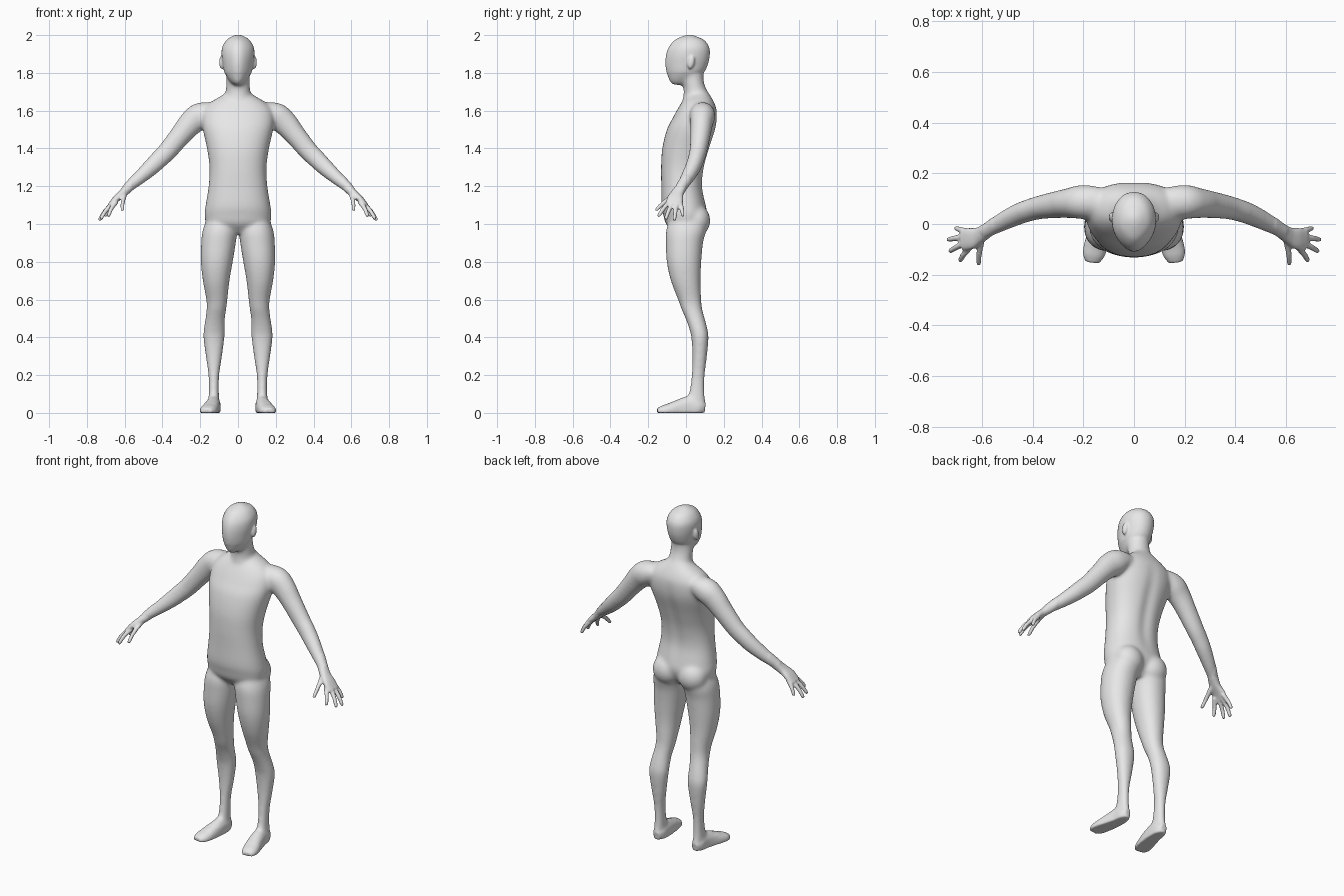
import bpy, bmesh, math
from mathutils import Vector, Matrix

if "Cube" in bpy.data.objects:
    bpy.data.objects.remove(bpy.data.objects["Cube"])

X, Y, Z = Vector((1, 0, 0)), Vector((0, 1, 0)), Vector((0, 0, 1))
bm = bmesh.new()


def resample(rows, steps=6):
    """Catmull-Rom interpolation of whole rows of numbers."""
    out = []
    for i in range(len(rows) - 1):
        a, b = rows[max(i - 1, 0)], rows[i]
        c, d = rows[i + 1], rows[min(i + 2, len(rows) - 1)]
        for k in range(steps):
            t = k / steps
            out.append([0.5 * (2 * q + (r - p) * t + (2 * p - 5 * q + 4 * r - s) * t * t
                               + (3 * q - p - 3 * r + s) * t ** 3)
                        for p, q, r, s in zip(a, b, c, d)])
    return out + [list(rows[-1])]


def skin(rings, power, taper, n=40):
    """Join rings (centre, u axis, w axis) into a closed tube."""
    loops = []
    for centre, u, w in rings:
        loop = []
        for k in range(n):
            a = 2 * math.pi * k / n
            c, s = math.cos(a), math.sin(a)
            c2 = math.copysign(abs(c) ** (2 / power), c)
            s2 = math.copysign(abs(s) ** (2 / power), s)
            if s < 0:
                c2 *= 1 - taper * s * s
            p = centre + u * c2 + w * s2
            p.z = max(p.z, 0.002)
            loop.append(bm.verts.new(p))
        loops.append(loop)
    for a, b in zip(loops, loops[1:]):
        for k in range(n):
            bm.faces.new((a[k], a[(k + 1) % n], b[(k + 1) % n], b[k]))
    bm.faces.new(loops[0][::-1])
    bm.faces.new(loops[-1])


def stack(rows, power=2.0, taper=0.0):
    """Horizontal sections: z, y front, y back, x min, x max."""
    skin([(Vector(((x0 + x1) / 2, (f + b) / 2, z)), X * max(abs(x1 - x0) / 2, .002),
           Y * max((b - f) / 2, .002)) for z, f, b, x0, x1 in resample(rows)], power, taper)


def tube(rows, side, ref, power=2.0):
    """Sections across a path: x, y, z, radius along ref, other radius."""
    rows = resample(rows)
    pts = [Vector((r[0] * side, r[1], r[2])) for r in rows]
    rings = []
    for i, r in enumerate(rows):
        t = (pts[min(i + 1, len(pts) - 1)] - pts[max(i - 1, 0)]).normalized()
        u = (ref - t * ref.dot(t)).normalized()
        rings.append((pts[i], u * r[3], t.cross(u) * r[4]))
    skin(rings, power, 0)


def ball(centre, radii, tilt=0.0):
    m = Matrix.Translation(centre) @ Matrix.Rotation(tilt, 4, 'X') @ Matrix.Diagonal((*radii, 1))
    bmesh.ops.create_uvsphere(bm, u_segments=32, v_segments=20, radius=1, matrix=m)


def centred(rows):
    return [(z, f, b, -h, h) for z, f, b, h in rows]


# torso: z, front, back, half width
stack(centred([(.95, -.06, .06, .07), (1.0, -.105, .095, .16), (1.05, -.12, .112, .177),
               (1.1, -.13, .106, .172), (1.2, -.131, .089, .156), (1.3, -.132, .099, .151),
               (1.4, -.126, .126, .164), (1.5, -.102, .157, .186), (1.56, -.072, .165, .192),
               (1.61, -.045, .162, .18), (1.65, -.02, .147, .14), (1.68, .003, .13, .09),
               (1.71, .02, .11, .05)]), 2.25)
# neck
stack(centred([(1.58, -.03, .15, .09), (1.66, -.018, .135, .078), (1.7, -.012, .115, .066),
               (1.75, -.018, .096, .063), (1.8, -.03, .092, .06), (1.85, -.03, .09, .05)]))
# head
stack(centred([(1.738, -.07, .0, .02), (1.757, -.088, .04, .042), (1.8, -.102, .092, .07),
               (1.85, -.109, .117, .081), (1.9, -.105, .126, .087), (1.94, -.09, .122, .083),
               (1.975, -.06, .097, .062), (1.995, -.02, .055, .033), (2.003, .01, .03, .01)]),
      2.1, 0.25)

for s in (-1, 1):
    # ear and buttock
    ball((s * .087, .027, 1.858), (.013, .018, .036), -.2)
    ball((s * .083, .055, 1.02), (.085, .074, .085))
    # leg: z, front, back, inner x, outer x
    leg = [(1.04, -.08, .09, .03, .16), (.97, -.105, .105, .006, .187),
           (.9, -.107, .09, .012, .195), (.8, -.102, .081, .028, .197),
           (.7, -.08, .077, .045, .186), (.6, -.042, .081, .056, .168),
           (.55, -.024, .087, .062, .167), (.5, -.002, .1, .069, .173),
           (.45, .016, .113, .07, .181), (.4, .028, .12, .071, .184),
           (.3, .034, .111, .084, .171), (.2, .029, .1, .099, .157),
           (.12, .018, .098, .101, .155), (.06, .0, .103, .1, .157), (.005, .0, .1, .105, .152)]
    stack([(z, f, b, s * i, s * o) for z, f, b, i, o in leg], 2.1)
    # foot
    tube([(.127, .1, .025, .018, .025), (.128, .07, .03, .034, .045), (.13, .02, .03, .038, .062),
          (.14, -.04, .02, .043, .053), (.152, -.09, .014, .046, .038),
          (.16, -.125, .01, .042, .03), (.164, -.152, .008, .027, .018)], s, X, 2.3)
    # arm
    tube([(.13, .085, 1.6, .06, .05), (.2, .087, 1.575, .068, .07), (.25, .083, 1.535, .06, .067),
          (.3, .077, 1.477, .054, .058), (.372, .065, 1.39, .047, .052),
          (.42, .052, 1.342, .044, .049), (.465, .035, 1.298, .042, .045),
          (.53, .003, 1.24, .036, .036), (.59, -.032, 1.188, .027, .026)], s, Y)
    # palm
    tube([(.575, -.022, 1.2, .028, .027), (.61, -.045, 1.165, .033, .022),
          (.645, -.058, 1.135, .043, .018), (.678, -.062, 1.1, .042, .013)], s, Y, 2.4)
    # fingers and thumb: base, tip
    for a, b in (((.655, -.03, 1.118), (.704, -.016, 1.043)),
                 ((.665, -.05, 1.11), (.735, -.062, 1.022)),
                 ((.663, -.073, 1.112), (.727, -.108, 1.028)),
                 ((.645, -.088, 1.12), (.687, -.146, 1.043)),
                 ((.6, -.058, 1.16), (.613, -.16, 1.075))):
        a, b = Vector(a), Vector(b)
        mid = a.lerp(b, .55) + Vector((.003, 0, .005))
        tip = a.lerp(b, .95)
        tube([(*a, .014, .013), (*mid, .0115, .0115), (*tip, .0095, .0095),
              (*b, .004, .004)], s, X)

# merge every part into one skin
bmesh.ops.recalc_face_normals(bm, faces=bm.faces)
mesh = bpy.data.meshes.new("body")
bm.to_mesh(mesh)
bm.free()
body = bpy.data.objects.new("body", mesh)
bpy.context.collection.objects.link(body)
mod = body.modifiers.new("merge", 'REMESH')
mod.mode = 'VOXEL'
mod.voxel_size = .006
bpy.context.view_layer.objects.active = body
body.select_set(True)
bpy.ops.object.modifier_apply(modifier=mod.name)

# spine groove, then soften the joins (less on hands and ears)
bm = bmesh.new()
bm.from_mesh(body.data)
for v in bm.verts:
    if v.co.y > .04 and 1.08 < v.co.z < 1.62:
        fade = math.sin(math.pi * (v.co.z - 1.08) / .54)
        v.co.y -= .012 * fade * math.exp(-(v.co.x / .03) ** 2)
soft = [v for v in bm.verts if abs(v.co.x) < .56 and .06 < v.co.z < 1.8]
for _ in range(22):
    bmesh.ops.smooth_vert(bm, verts=soft, factor=.5, use_axis_x=True, use_axis_y=True, use_axis_z=True)
for _ in range(2):
    bmesh.ops.smooth_vert(bm, verts=bm.verts, factor=.5, use_axis_x=True, use_axis_y=True, use_axis_z=True)
low = min(v.co.z for v in bm.verts)
for v in bm.verts:
    v.co.z -= low
for f in bm.faces:
    f.smooth = True
bm.to_mesh(body.data)
bm.free()

# plain grey
grey = bpy.data.materials.new("plain grey")
grey.diffuse_color = (.8, .8, .8, 1)
grey.use_nodes = True
grey.node_tree.nodes["Principled BSDF"].inputs["Base Color"].default_value = grey.diffuse_color
body.data.materials.clear()
body.data.materials.append(grey)
